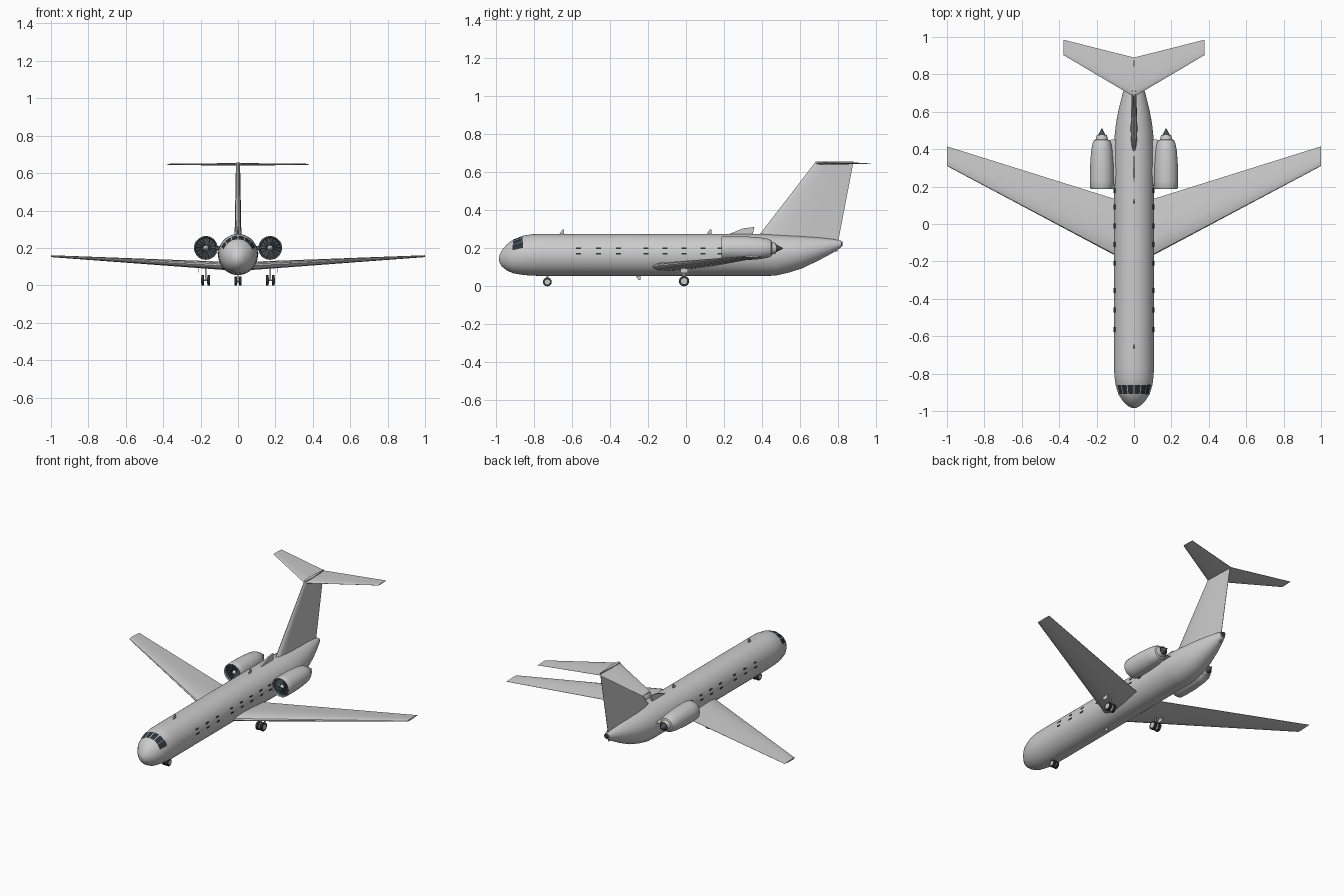
import bpy, bmesh, math
from mathutils import Matrix, Vector

if "Cube" in bpy.data.objects:
    bpy.data.objects.remove(bpy.data.objects["Cube"])


def material(name, r, g, b):
    m = bpy.data.materials.new(name)
    m.use_nodes = True
    m.diffuse_color = (r, g, b, 1)
    m.node_tree.nodes["Principled BSDF"].inputs["Base Color"].default_value = (r, g, b, 1)
    return m


SKIN = material("light grey skin", 0.6, 0.6, 0.6)
GLASS = material("dark window glass", 0.025, 0.035, 0.045)
DARK = material("dark engine metal", 0.06, 0.075, 0.09)
TYRE = material("black rubber", 0.03, 0.03, 0.03)


def finish(name, bm, mats, mirror=False, smooth=True):
    bmesh.ops.recalc_face_normals(bm, faces=bm.faces)
    me = bpy.data.meshes.new(name)
    bm.to_mesh(me)
    bm.free()
    ob = bpy.data.objects.new(name, me)
    bpy.context.collection.objects.link(ob)
    for m in mats:
        me.materials.append(m)
    if mirror:
        ob.modifiers.new("mirror", "MIRROR")
    if smooth:
        bpy.ops.object.select_all(action="DESELECT")
        ob.select_set(True)
        bpy.context.view_layer.objects.active = ob
        bpy.ops.object.shade_smooth_by_angle(angle=math.radians(35))
    return ob


def loft(bm, rings):
    """Skin closed rings of points; returns the strips of faces."""
    vs = [[bm.verts.new(p) for p in ring] for ring in rings]
    n = len(vs[0])
    strips = []
    for a, b in zip(vs, vs[1:]):
        strips.append([bm.faces.new((a[i], a[(i + 1) % n], b[(i + 1) % n], b[i])) for i in range(n)])
    bm.faces.new(vs[0])
    bm.faces.new(vs[-1])
    return strips


def oval(y, zc, rx, rz, n=48, xc=0):
    step = 2 * math.pi / n
    return [(xc + rx * math.cos(i * step), y, zc + rz * math.sin(i * step)) for i in range(n)]


# Aerofoil outline: chord fraction, half-thickness fraction
HALF = [(0.0, 0.0), (0.02, 0.4), (0.1, 0.8), (0.3, 1.0), (0.6, 0.7), (1.0, 0.06)]
FOIL = HALF + [(c, -t) for c, t in reversed(HALF[1:])]


def flat_foil(x, lead, trail, z, half):
    return [(x, lead + c * (trail - lead), z + t * half) for c, t in FOIL]


def upright_foil(z, lead, trail, half):
    return [(t * half, lead + c * (trail - lead), z) for c, t in FOIL]


def box(bm, centre, size):
    bmesh.ops.create_cube(bm, size=1, matrix=Matrix.Translation(centre) @ Matrix.Diagonal((*size, 1)))


def drum(bm, centre, radius, width, mat=0):
    m = Matrix.Translation(centre) @ Matrix.Rotation(math.pi / 2, 4, "Y")
    r = bmesh.ops.create_cone(bm, cap_ends=True, segments=24, radius1=radius, radius2=radius, depth=width, matrix=m)
    for f in {f for v in r["verts"] for f in v.link_faces}:
        f.material_index = mat


# Fuselage with rounded nose and upswept tail
bm = bmesh.new()
sections = [(-0.985, 0.145, 0.002, 0.002), (-0.981, 0.145, 0.018, 0.021), (-0.97, 0.147, 0.036, 0.042),
            (-0.945, 0.152, 0.061, 0.067), (-0.912, 0.157, 0.083, 0.088), (-0.858, 0.163, 0.099, 0.103),
            (-0.81, 0.165, 0.105, 0.109), (-0.76, 0.165, 0.107, 0.11), (0.41, 0.165, 0.107, 0.11),
            (0.47, 0.164, 0.104, 0.108), (0.54, 0.17, 0.096, 0.098), (0.61, 0.179, 0.083, 0.085),
            (0.7, 0.197, 0.06, 0.06), (0.77, 0.212, 0.036, 0.037), (0.815, 0.222, 0.018, 0.018)]
strips = loft(bm, [oval(*s) for s in sections])
# Cockpit panes inset into the strip behind the nose
for k in range(6):
    pane = strips[4][3 + 3 * k:6 + 3 * k]
    bmesh.ops.inset_region(bm, faces=pane, thickness=0.0025, use_even_offset=True)
    for f in pane:
        f.material_index = 1
finish("fuselage", bm, [SKIN, GLASS])

# Tail exhaust
bm = bmesh.new()
loft(bm, [oval(0.812, 0.222, 0.015, 0.015, 20), oval(0.825, 0.224, 0.011, 0.011, 20)])
finish("tail_exhaust", bm, [DARK])

# Cabin windows in two rows
bm = bmesh.new()
for y in (-0.565, -0.46, -0.355, -0.21, -0.11, -0.01, 0.09, 0.18):
    for z in (0.2, 0.172):
        x = 0.107 * math.sqrt(1 - ((z - 0.165) / 0.11) ** 2)
        box(bm, (x, y, z), (0.004, 0.026, 0.008))
finish("cabin_windows", bm, [GLASS], mirror=True, smooth=False)

# Main wings
bm = bmesh.new()
loft(bm, [flat_foil(0.03, -0.206, 0.111, 0.102, 0.023), flat_foil(1.0, 0.31, 0.415, 0.156, 0.005)])
finish("main_wings", bm, [SKIN], mirror=True)

# Tail fin and tailplane
bm = bmesh.new()
loft(bm, [upright_foil(0.22, 0.347, 0.798, 0.019), upright_foil(0.658, 0.684, 0.882, 0.011)])
finish("tail_fin", bm, [SKIN])
bm = bmesh.new()
loft(bm, [flat_foil(0, 0.68, 0.89, 0.647, 0.007), flat_foil(0.377, 0.903, 0.985, 0.647, 0.003)])
finish("tailplane", bm, [SKIN], mirror=True)

# Engine nacelles: intake, shell, nozzle and exhaust cone turned about one axis
EX, EZ = 0.172, 0.2
profile = [(0.215, 0.002), (0.215, 0.053), (0.192, 0.056), (0.187, 0.059), (0.192, 0.062), (0.23, 0.0635),
           (0.31, 0.063), (0.39, 0.057), (0.43, 0.05), (0.448, 0.042), (0.452, 0.033), (0.475, 0.027),
           (0.472, 0.022), (0.51, 0.002)]
bm = bmesh.new()
strips = loft(bm, [oval(y, EZ, r, r, 36, EX) for y, r in profile])
for strip in strips[:2] + strips[-2:]:
    for f in strip:
        f.material_index = 1
finish("engine_nacelles", bm, [SKIN, DARK], mirror=True)

# Fan spinner and blades
bm = bmesh.new()
loft(bm, [oval(y, EZ, r, r, 20, EX) for y, r in ((0.193, 0.002), (0.2, 0.01), (0.216, 0.016))])
finish("fan_spinners", bm, [SKIN], mirror=True)
bm = bmesh.new()
hub = Matrix.Translation((EX, 0.21, EZ))
for i in range(16):
    turn = Matrix.Rotation(i * math.tau / 16, 4, "Y")
    blade = Matrix.Translation((0, 0, 0.033)) @ Matrix.Rotation(0.6, 4, "Z")
    bmesh.ops.create_cube(bm, size=1, matrix=hub @ turn @ blade @ Matrix.Diagonal((0.01, 0.002, 0.038, 1)))
finish("fan_blades", bm, [DARK], mirror=True, smooth=False)

# Engine pylons
bm = bmesh.new()
loft(bm, [flat_foil(0.06, 0.2, 0.455, 0.198, 0.014), flat_foil(0.13, 0.21, 0.45, 0.198, 0.012)])
finish("engine_pylons", bm, [SKIN], mirror=True)


# Thin blades: dorsal inlet, aerials and tail skid
def blade(name, outline, half):
    bm = bmesh.new()
    loft(bm, [[(s * half, y, z) for y, z in outline] for s in (-1, 1)])
    finish(name, bm, [SKIN], smooth=False)


blade("dorsal_inlet", [(0.21, 0.268), (0.3, 0.305), (0.36, 0.312), (0.35, 0.268)], 0.006)
for name, y in (("front_aerial", -0.655), ("rear_aerial", 0.12)):
    blade(name, [(y - 0.014, 0.27), (y + 0.004, 0.298), (y + 0.014, 0.298), (y + 0.014, 0.27)], 0.003)
blade("belly_aerial", [(-0.268, 0.06), (-0.25, 0.034), (-0.24, 0.034), (-0.24, 0.06)], 0.003)
blade("tail_skid", [(0.775, 0.2), (0.782, 0.182), (0.796, 0.182), (0.802, 0.21)], 0.004)


# Landing gear: paired wheels, hubs, axle and leg
def gear(name, x, y, radius, gap, width, top, mirror):
    bm = bmesh.new()
    for s in (-1, 1):
        drum(bm, (x + s * gap, y, radius), radius, width, 1)
        drum(bm, (x + s * gap, y, radius), radius * 0.6, width + 0.003)
    drum(bm, (x, y, radius), 0.004, gap * 2)
    box(bm, (x, y, (radius + top) / 2), (0.007, 0.01, top - radius))
    finish(name, bm, [SKIN, TYRE], mirror=mirror)


gear("nose_gear", 0, -0.73, 0.023, 0.012, 0.013, 0.08, False)
gear("main_gear", 0.173, -0.01, 0.027, 0.016, 0.014, 0.105, True)

# Main gear doors
bm = bmesh.new()
box(bm, (0.21, -0.01, 0.085), (0.003, 0.04, 0.032))
finish("main_gear_doors", bm, [SKIN], mirror=True, smooth=False)
